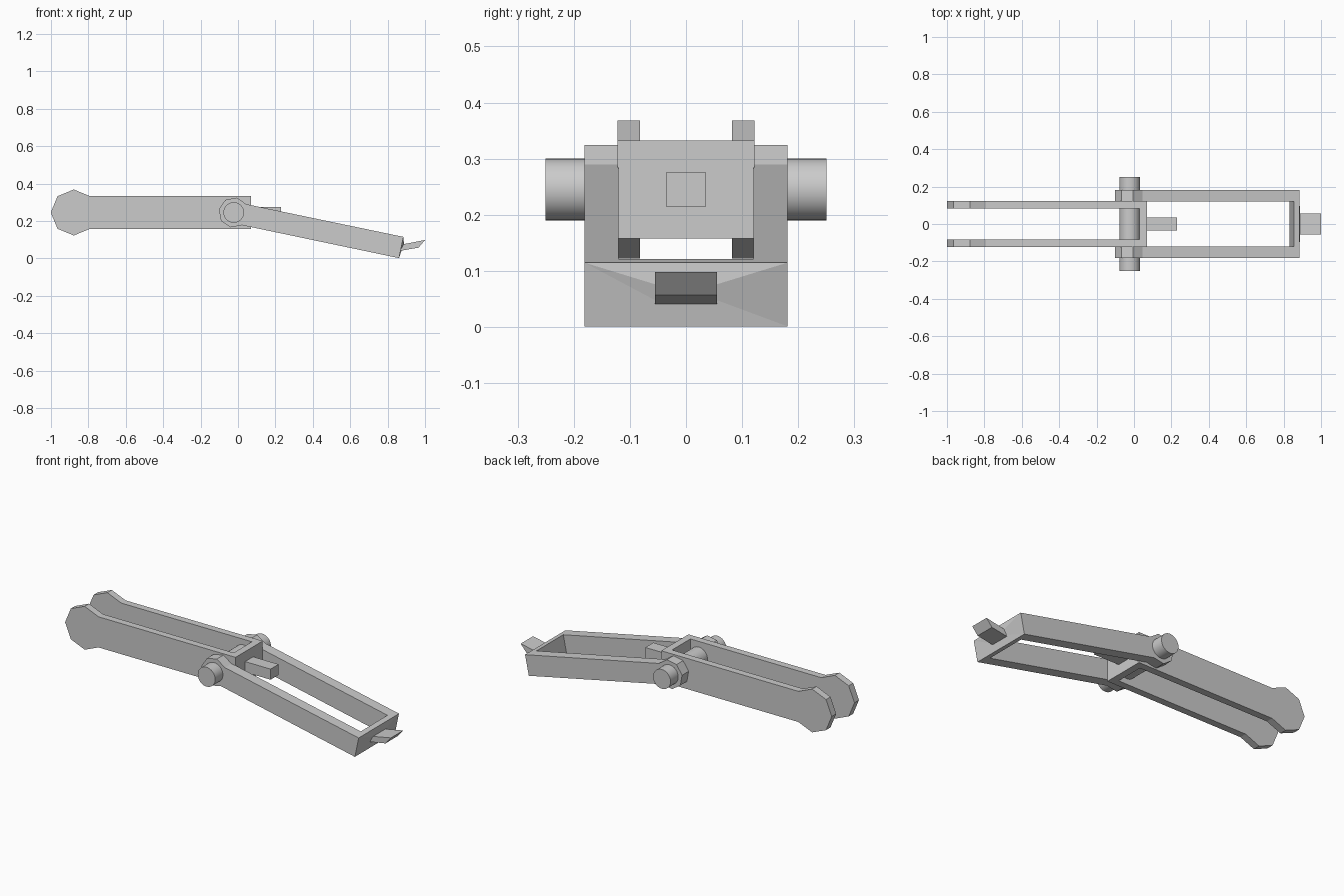
import bpy, bmesh
from math import sin, cos, pi, radians
from mathutils import Vector

if "Cube" in bpy.data.objects:
    bpy.data.objects.remove(bpy.data.objects["Cube"])

PZ = 0.245            # pivot height
PX = -0.023           # pivot x
TILT = radians(11.8)  # downward slope of the front frame


def finish(name, bm):
    bmesh.ops.recalc_face_normals(bm, faces=bm.faces)
    me = bpy.data.meshes.new(name)
    bm.to_mesh(me)
    bm.free()
    ob = bpy.data.objects.new(name, me)
    bpy.context.collection.objects.link(ob)
    return ob


def prism(name, profile, y0, y1):
    """Extrude an x-z profile from y0 to y1."""
    bm = bmesh.new()
    f = bm.faces.new([bm.verts.new((x, y0, z)) for x, z in profile])
    ext = bmesh.ops.extrude_face_region(bm, geom=[f])["geom"]
    bmesh.ops.translate(bm, vec=(0, y1 - y0, 0),
                        verts=[v for v in ext if isinstance(v, bmesh.types.BMVert)])
    return finish(name, bm)


def rect(x0, x1, z0, z1):
    return [(x0, z0), (x1, z0), (x1, z1), (x0, z1)]


def tilted(points):
    """Front frame coordinates (along, across) to world x-z."""
    return [(PX + u * cos(TILT) + w * sin(TILT), PZ - u * sin(TILT) + w * cos(TILT))
            for u, w in points]


def octagon_end(r):
    """Left-hand part of an octagon, from upper right to lower right."""
    return [(r * cos(a * pi / 4), r * sin(a * pi / 4)) for a in range(1, 8)]


# Rear yoke: two plates with octagonal ends
H = 0.087
rear = [(x - 0.878, z + PZ) for x, z in octagon_end(0.123)]
rear += [(0.07, PZ - H), (0.07, PZ + H)]
# Front frame: two tilted arms with octagonal hubs
LEN, HW = 0.915, 0.058
arm = tilted(octagon_end(0.081) + [(LEN, -HW), (LEN, HW)])
for s, side in ((-1, "front"), (1, "back")):
    prism("rear_plate_" + side, rear, s * 0.082, s * 0.122)
    prism("frame_arm_" + side, arm, s * 0.12, s * 0.181)

# Bridge joining the rear plates, and its small peg
prism("rear_bridge", rect(0.03, 0.07, PZ - H, PZ + H), -0.122, 0.122)
prism("bridge_peg", rect(0.06, 0.23, 0.215, 0.275), -0.036, 0.036)

# End bar of the front frame
prism("frame_end_bar", tilted([(LEN - 0.03, -HW), (LEN, -HW), (LEN, HW), (LEN - 0.03, HW)]),
      -0.122, 0.122)

# Shallow tapered cap on the end bar
bm = bmesh.new()
base = tilted([(LEN, -HW), (LEN, HW)])
tip = [(0.866, 0.04), (0.887, 0.076)]
rings = []
for pts, w in ((base, 0.181), (tip, 0.055)):
    (xa, za), (xb, zb) = pts
    rings.append([bm.verts.new(c) for c in
                  ((xa, -w, za), (xa, w, za), (xb, w, zb), (xb, -w, zb))])
bm.faces.new(rings[0])
bm.faces.new(rings[1])
for i in range(4):
    j = (i + 1) % 4
    bm.faces.new((rings[0][i], rings[0][j], rings[1][j], rings[1][i]))
finish("end_cap", bm)

# Upturned lip with slanted tip
prism("end_lip", tip[:1] + [(0.965, 0.057), (1.0, 0.098)] + tip[1:], -0.055, 0.055)

# Round pivot pin
bpy.ops.mesh.primitive_cylinder_add(vertices=32, radius=0.055, depth=0.5,
                                    location=(PX, 0, PZ), rotation=(pi / 2, 0, 0))
bpy.context.object.name = "pivot_pin"
bpy.ops.object.shade_smooth_by_angle(angle=radians(30))
